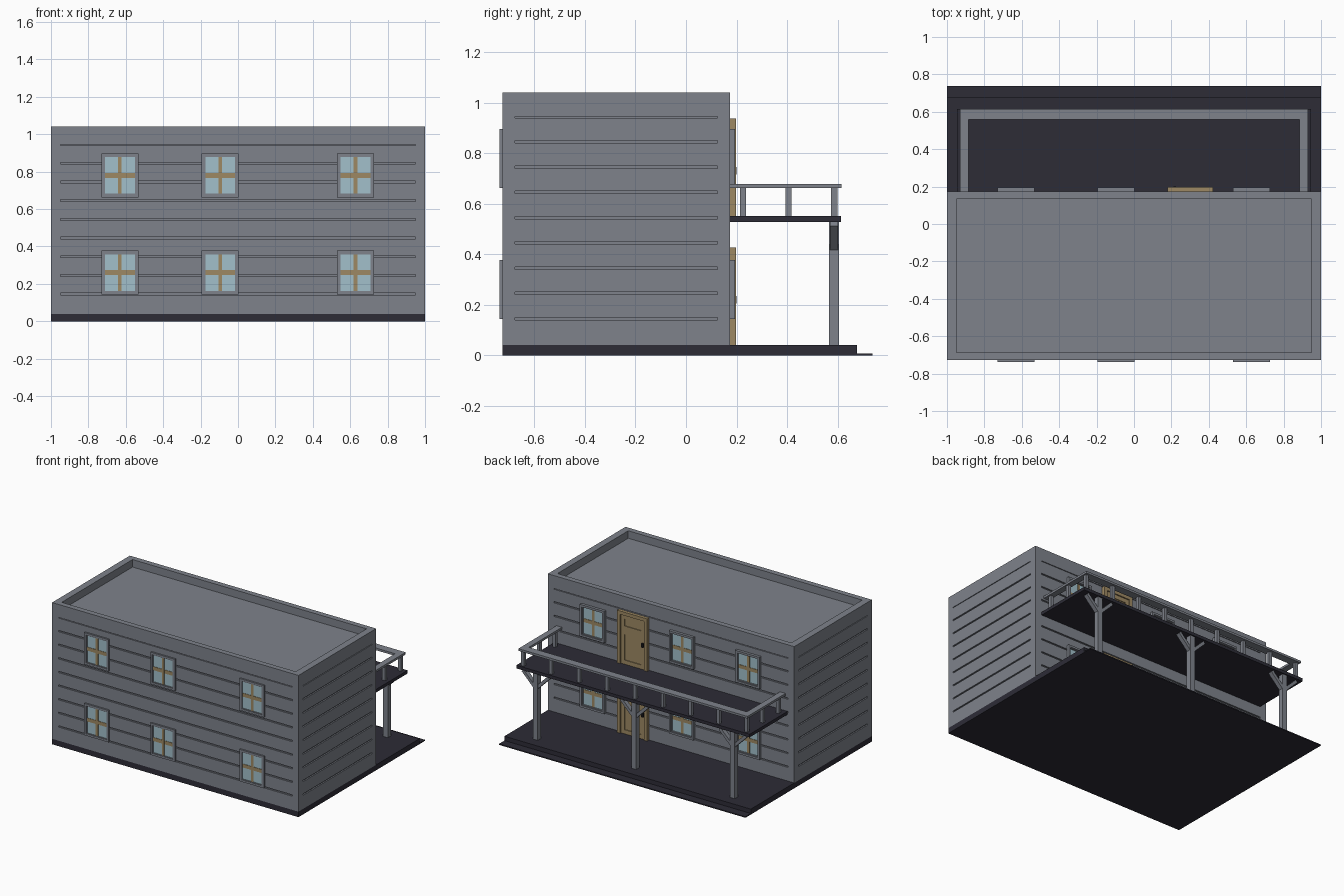
import bpy, bmesh, math
from mathutils import Matrix, Vector

if "Cube" in bpy.data.objects:
    bpy.data.objects.remove(bpy.data.objects["Cube"])


def material(name, rgb):
    m = bpy.data.materials.new(name)
    m.use_nodes = True
    m.diffuse_color = (*rgb, 1)
    m.node_tree.nodes["Principled BSDF"].inputs["Base Color"].default_value = (*rgb, 1)
    return m


GREY = material("grey_siding", (0.21, 0.225, 0.26))
DARK = material("dark_decking", (0.026, 0.025, 0.037))
TAN = material("tan_wood", (0.34, 0.25, 0.125))
GLASS = material("pale_blue_glass", (0.36, 0.53, 0.60))
BLACK = material("black_metal", (0.01, 0.01, 0.012))


def build(name, boxes, mat, tilt=0):
    """One object from boxes given as (x0, x1, y0, y1, z0, z1); tilt turns each about y."""
    bm = bmesh.new()
    for x0, x1, y0, y1, z0, z1 in boxes:
        centre = Vector((x0 + x1, y0 + y1, z0 + z1)) / 2
        size = (abs(x1 - x0), abs(y1 - y0), abs(z1 - z0), 1)
        bmesh.ops.create_cube(bm, size=1, matrix=Matrix.Translation(centre)
                              @ Matrix.Rotation(tilt, 4, "Y") @ Matrix.Diagonal(size))
    mesh = bpy.data.meshes.new(name)
    bm.to_mesh(mesh)
    bm.free()
    mesh.materials.append(mat)
    obj = bpy.data.objects.new(name, mesh)
    bpy.context.collection.objects.link(obj)
    return obj


def ring(x0, x1, z0, z1, w, ya, yb):
    """Upright rectangular frame of width w."""
    return [(x0, x0 + w, ya, yb, z0, z1), (x1 - w, x1, ya, yb, z0, z1),
            (x0 + w, x1 - w, ya, yb, z0, z0 + w), (x0 + w, x1 - w, ya, yb, z1 - w, z1)]


FRONT, BACK = -0.727, 0.174
BASE, ROOF, TOP = 0.04, 0.985, 1.04
POST, GROOVE = 0.05, 0.01

# Ground slab and low step
build("foundation", [(-1, 1, FRONT, 0.677, 0, BASE)], DARK)
build("porch_step", [(-1, 1, 0.677, 0.739, 0, 0.008)], DARK)

# House body, corner boards and parapet
build("house_core", [(-1 + GROOVE, 1 - GROOVE, FRONT + GROOVE, BACK - GROOVE, BASE, ROOF)], GREY)
build("corner_boards", [(x, x + POST, y, y + POST, BASE, ROOF)
                        for x in (-1, 1 - POST) for y in (FRONT, BACK - POST)], GREY)
build("parapet", [(-1, -1 + POST, FRONT, BACK, ROOF - 0.04, TOP),
                  (1 - POST, 1, FRONT, BACK, ROOF - 0.04, TOP),
                  (-1 + POST, 1 - POST, FRONT, FRONT + 0.04, ROOF - 0.04, TOP),
                  (-1 + POST, 1 - POST, BACK - 0.04, BACK, ROOF - 0.04, TOP)], GREY)

# Siding boards with open grooves between them
boards = []
for i in range(9):
    z0 = BASE + i * 0.1 + (GROOVE if i else 0)
    z1 = BASE + (i + 1) * 0.1
    for y in (FRONT, BACK - GROOVE):
        boards.append((-1 + POST, 1 - POST, y, y + GROOVE, z0, z1))
    for x in (-1, 1 - GROOVE):
        boards.append((x, x + GROOVE, FRONT + POST, BACK - POST, z0, z1))
build("siding_boards", boards, GREY)

# Windows on both long walls
for wall, out, depth, side in ((FRONT, -1, 0.012, "front"), (BACK, 1, 0.02, "back")):
    frames, panes, bars = [], [], []
    for cx in (-0.632, -0.095, 0.628):
        for cz in (0.26, 0.78):
            edge, inner = wall + out * depth, wall + out * depth * 0.75
            frames += ring(cx - 0.099, cx + 0.099, cz - 0.117, cz + 0.117, 0.015, wall, edge)
            frames += ring(cx - 0.085, cx + 0.085, cz - 0.103, cz + 0.103, 0.005, wall, inner)
            panes.append((cx - 0.085, cx + 0.085, wall, wall + out * 0.003, cz - 0.103, cz + 0.103))
            bars.append((cx - 0.01, cx + 0.01, wall, wall + out * 0.007, cz - 0.1, cz + 0.1))
            bars.append((cx - 0.085, cx + 0.085, wall, wall + out * 0.006, cz - 0.013, cz + 0.013))
    build(side + "_window_frames", frames, GREY)
    build(side + "_window_panes", panes, GLASS)
    build(side + "_window_bars", bars, TAN)

# Doors: casing, leaf with raised rails around two panels, and a handle
for name, floor in (("lower_door", BASE), ("upper_door", 0.551)):
    x0, x1, top = 0.178, 0.422, floor + 0.386
    build(name + "_casing", [(x0, x0 + 0.025, BACK, 0.197, floor, top),
                             (x1 - 0.025, x1, BACK, 0.197, floor, top),
                             (x0, x1, BACK, 0.197, top - 0.025, top)], TAN)
    build(name + "_leaf", [(x0, x1, BACK, BACK + 0.008, floor, top)], TAN)
    a, b = x0 + 0.025, x1 - 0.025
    build(name + "_rails", ring(a, b, floor, floor + 0.25, 0.03, BACK, 0.188)
          + ring(a, b, floor + 0.25, top - 0.025, 0.03, BACK, 0.188), TAN)
    build(name + "_handle", [(a + 0.008, a + 0.022, 0.185, 0.2, floor + 0.165, floor + 0.195)], BLACK)

# Balcony deck, handrail and balusters
build("balcony_deck", [(-0.947, 0.947, BACK, 0.614, 0.528, 0.551)], DARK)
build("handrail", [(-0.93, -0.885, BACK, 0.616, 0.662, 0.678),
                   (0.885, 0.93, BACK, 0.616, 0.662, 0.678),
                   (-0.885, 0.885, 0.558, 0.616, 0.662, 0.678)], GREY)
spots = [(-0.907 + i * 1.814 / 8, 0.587) for i in range(9)]
spots += [(x, y) for x in (-0.907, 0.907) for y in (0.225, 0.406)]
build("balusters", [(x - 0.012, x + 0.012, y - 0.012, y + 0.012, 0.551, 0.662) for x, y in spots], GREY)

# Porch posts with a pair of diagonal braces each
columns = (-0.8, 0, 0.8)
build("porch_posts", [(x - 0.019, x + 0.019, 0.567, 0.605, BASE, 0.528) for x in columns], GREY)
for side, name in ((-1, "right_braces"), (1, "left_braces")):
    build(name, [(x + side * 0.058 - 0.011, x + side * 0.058 + 0.011, 0.57, 0.602, 0.405, 0.54)
                 for x in columns], GREY, side * math.pi / 4)
